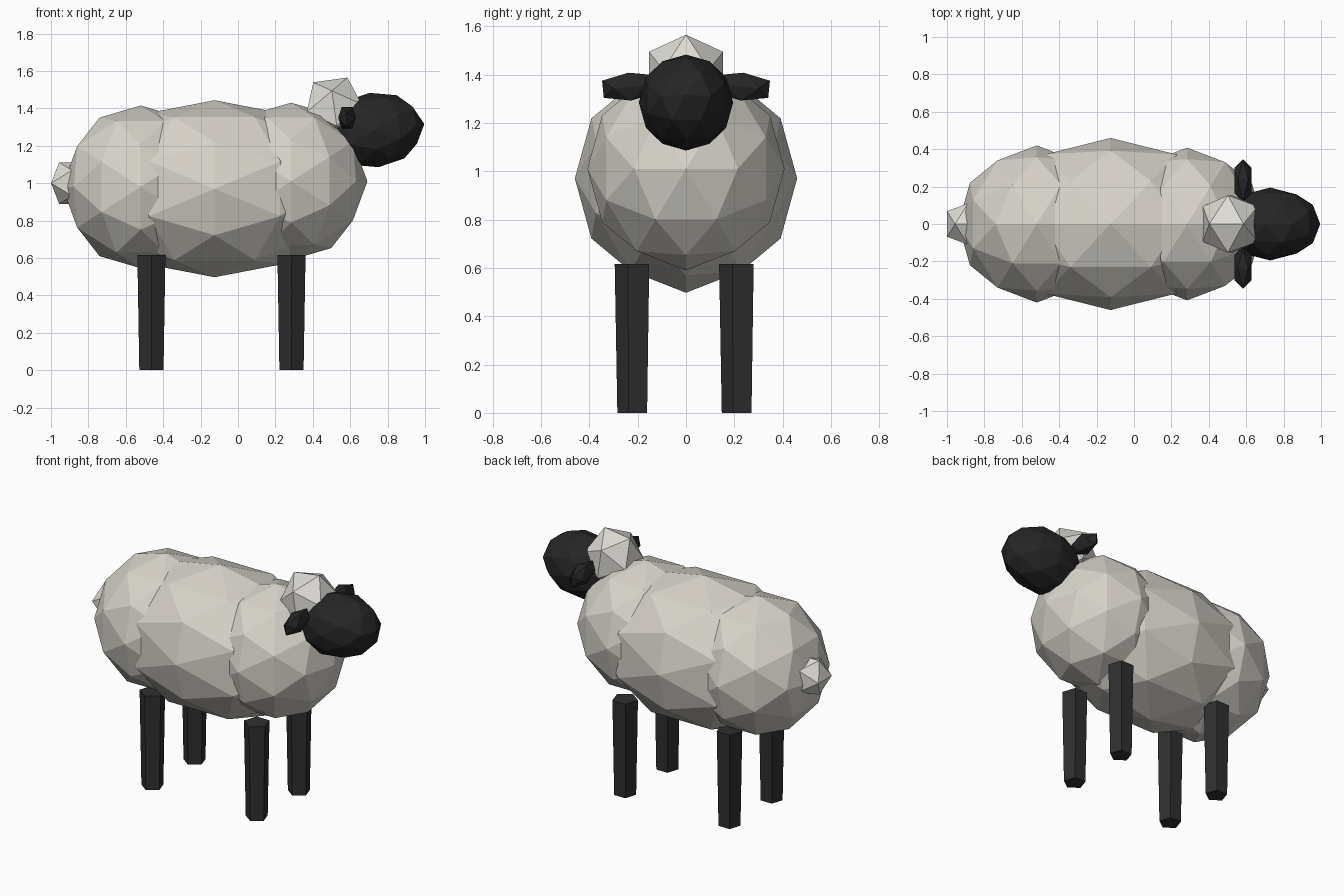
import bpy, bmesh, math
from mathutils import Matrix, Vector

if "Cube" in bpy.data.objects:
    bpy.data.objects.remove(bpy.data.objects["Cube"], do_unlink=True)


def material(name, color):
    mat = bpy.data.materials.new(name)
    mat.use_nodes = True
    mat.diffuse_color = (*color, 1)
    mat.node_tree.nodes["Principled BSDF"].inputs["Base Color"].default_value = (*color, 1)
    return mat


WOOL = material("wool", (0.68, 0.65, 0.59))
TUFT = material("light wool", (0.73, 0.71, 0.66))
FACE = material("black face", (0.019, 0.019, 0.019))
LEG = material("dark leg", (0.028, 0.028, 0.028))


def finish(name, bm, mat):
    bmesh.ops.recalc_face_normals(bm, faces=bm.faces)
    mesh = bpy.data.meshes.new(name)
    bm.to_mesh(mesh)
    bm.free()
    mesh.materials.append(mat)
    obj = bpy.data.objects.new(name, mesh)
    bpy.context.collection.objects.link(obj)
    return obj


def ball(name, center, radii, mat, cuts=0, rotation=(0, 0, 0)):
    """Faceted ball: an icosahedron with edges along the axes, optionally split once."""
    bm = bmesh.new()
    golden = (1 + math.sqrt(5)) / 2
    for a in (-1, 1):
        for b in (-golden, golden):
            for co in ((a, 0, b), (0, b, a), (b, a, 0)):
                bm.verts.new(Vector(co).normalized())
    bmesh.ops.convex_hull(bm, input=bm.verts[:])
    if cuts:
        bmesh.ops.subdivide_edges(bm, edges=bm.edges[:], cuts=cuts, use_grid_fill=True)
        for v in bm.verts:
            v.co.normalize()
    bm.transform(Matrix.Diagonal((*radii, 1)))
    obj = finish(name, bm, mat)
    obj.location = center
    obj.rotation_euler = rotation
    return obj


# Fleece: three overlapping faceted balls
ball("body_rear", (-0.52, 0, 0.98), (0.42, 0.42, 0.435), WOOL, 1)
ball("body_middle", (-0.125, 0, 0.97), (0.70, 0.46, 0.473), WOOL, 1)
ball("body_front", (0.284, 0, 1.01), (0.408, 0.408, 0.42), WOOL, 1)

# Head, wool tuft and tail
ball("head", (0.728, 0, 1.284), (0.27, 0.195, 0.2), FACE, 1, (0, -0.12, 0))
ball("head_tuft", (0.515, 0, 1.40), (0.175, 0.18, 0.18), TUFT, 0, (0, -0.14, 0))
ball("tail", (-0.887, 0, 1.0), (0.132, 0.13, 0.13), TUFT)

# Ears
for side, s in (("left", 1), ("right", -1)):
    ball(side + "_ear", (0.583, s * 0.232, 1.35), (0.053, 0.132, 0.068),
         FACE, 0, (-0.1 * s, 0, 0))

# Five-sided tapered legs with an edge facing -y
LEG_TOP = 0.615
for end, x in (("front", 0.286), ("rear", -0.463)):
    for side, s in (("left", 1), ("right", -1)):
        bm = bmesh.new()
        bmesh.ops.create_cone(bm, cap_ends=True, segments=5, radius1=0.068,
                              radius2=0.079, depth=LEG_TOP)
        # Turn the leg so that one corner points to -y
        corner = min(bm.verts, key=lambda v: v.co.z).co
        turn = -math.pi / 2 - math.atan2(corner.y, corner.x)
        bm.transform(Matrix.Rotation(turn, 4, "Z"))
        leg = finish(f"{end}_{side}_leg", bm, LEG)
        leg.location = (x, s * 0.216, LEG_TOP / 2)
